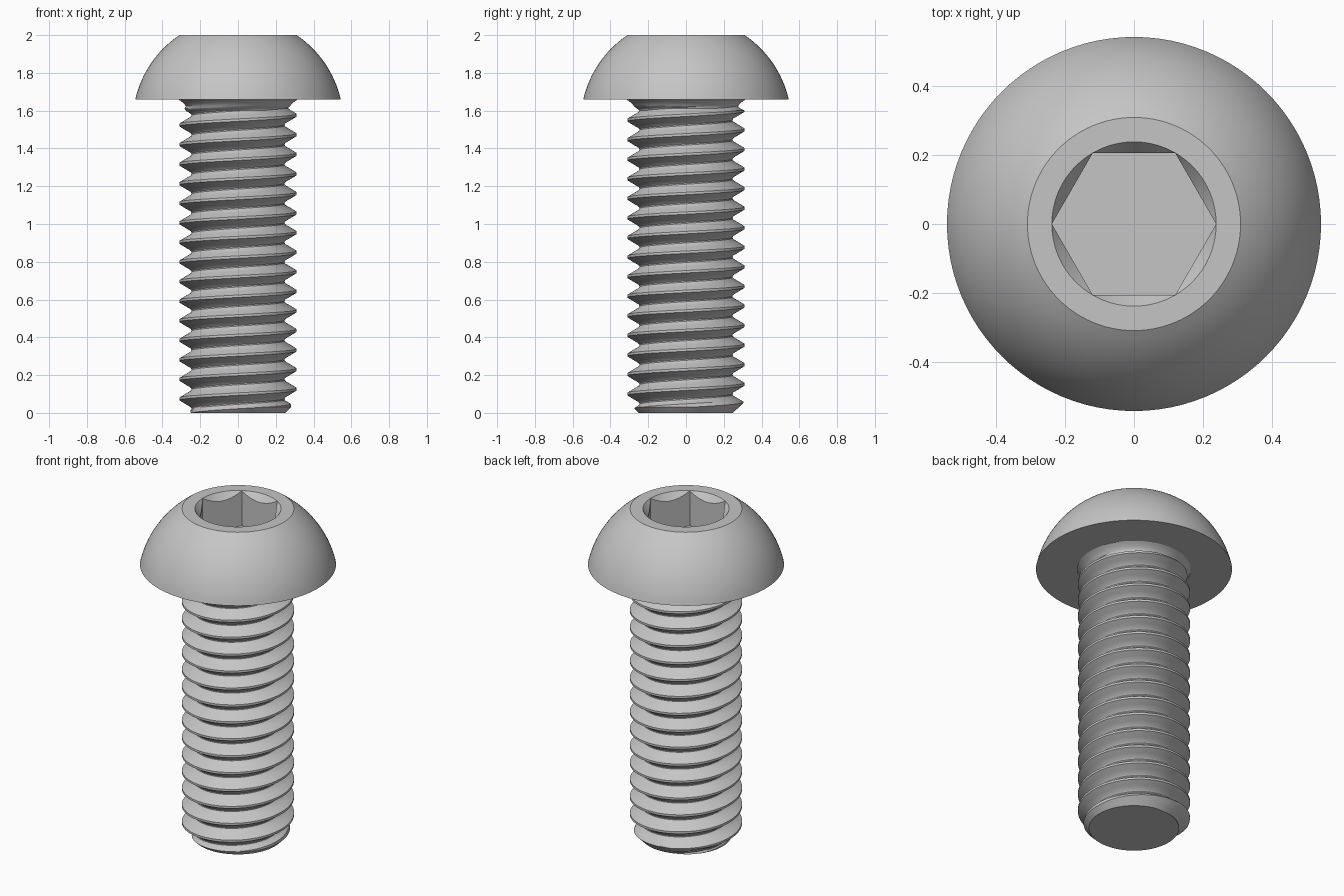
import bpy, bmesh, math

cube = bpy.data.objects.get("Cube")
if cube:
    bpy.data.objects.remove(cube, do_unlink=True)

SEG = 96
HEAD_Z, TOP_Z = 1.659, 2.0
HEAD_R, FLAT_R, THREAD_R, ROOT_R = 0.544, 0.31, 0.311, 0.247
HOLE_R, HEX_R = 0.239, 0.207
PITCH = 0.1036
RUNOUT_Z = 1.6

steel = bpy.data.materials.new("grey_steel")
steel.use_nodes = True
GREY = (0.56, 0.56, 0.56, 1)
steel.diffuse_color = GREY
steel.node_tree.nodes["Principled BSDF"].inputs["Base Color"].default_value = GREY


def finish(name, bm, angle):
    bmesh.ops.recalc_face_normals(bm, faces=bm.faces)
    mesh = bpy.data.meshes.new(name)
    bm.to_mesh(mesh)
    bm.free()
    mesh.materials.append(steel)
    ob = bpy.data.objects.new(name, mesh)
    bpy.context.collection.objects.link(ob)
    bpy.ops.object.select_all(action="DESELECT")
    ob.select_set(True)
    bpy.context.view_layer.objects.active = ob
    bpy.ops.object.shade_smooth_by_angle(angle=math.radians(angle))


# Domed head with a chamfered hexagonal socket, lathed ring by ring
def hex_radius(a):
    return HEX_R / math.cos(a % (math.pi / 3) - math.pi / 6)


def dome_rings(steps=16):
    centre = ((TOP_Z + HEAD_Z) - (HEAD_R**2 - FLAT_R**2) / (TOP_Z - HEAD_Z)) / 2
    radius = math.hypot(HEAD_R, HEAD_Z - centre)
    a0 = math.atan2(HEAD_Z - centre, HEAD_R)
    a1 = math.atan2(TOP_Z - centre, FLAT_R)
    for k in range(steps + 1):
        t = a0 + (a1 - a0) * k / steps
        yield radius * math.cos(t), centre + radius * math.sin(t)


bm = bmesh.new()
profile = [lambda a: (0.30, HEAD_Z)]
profile += [lambda a, p=p: p for p in dome_rings()]
profile += [
    lambda a: (HOLE_R, TOP_Z),
    lambda a: (hex_radius(a), TOP_Z - 0.002 - (HOLE_R - hex_radius(a)) * 1.2),
    lambda a: (hex_radius(a), 1.785),
]
rings = []
for point in profile:
    ring = []
    for i in range(SEG):
        a = math.tau * i / SEG
        r, z = point(a)
        ring.append(bm.verts.new((r * math.cos(a), r * math.sin(a), z)))
    rings.append(ring)
for low, high in zip(rings, rings[1:]):
    for i in range(SEG):
        j = (i + 1) % SEG
        bm.faces.new((low[i], low[j], high[j], high[i]))
bm.faces.new(rings[-1])
finish("button_head", bm, 25)

# Right-handed helical thread, trimmed flat at both ends
DEPTH = THREAD_R - ROOT_R
thread = [(-0.0625, 0), (0.0625, 0), (0.25, 0.5), (0.40, 0.92),
          (0.47, 1), (0.53, 1), (0.60, 0.92), (0.75, 0.5)]
K = len(thread)
TURNS = 20
START = 0.022 - 2 * PITCH

bm = bmesh.new()
grid = []
for i in range(SEG):
    a = math.tau * i / SEG
    column = []
    for j in range(TURNS * K + 1):
        offset, cut = thread[j % K]
        z = START + PITCH * (j // K + offset + i / SEG)
        r = THREAD_R - DEPTH * cut
        column.append(bm.verts.new((r * math.cos(a), r * math.sin(a), z)))
    grid.append(column)
for i in range(SEG):
    shift = K if i == SEG - 1 else 0
    right = grid[(i + 1) % SEG]
    for j in range(TURNS * K - shift):
        bm.faces.new((grid[i][j], right[j + shift], right[j + shift + 1], grid[i][j + 1]))
cuts = [(0, -1), (0.03, 0), (0.06, 0), (HEAD_Z, 1)]
cuts += [(RUNOUT_Z + 0.0118 * k, 0) for k in range(5)]
for z, side in cuts:
    geom = bm.verts[:] + bm.edges[:] + bm.faces[:]
    bmesh.ops.bisect_plane(bm, geom=geom, plane_co=(0, 0, z), plane_no=(0, 0, 1),
                           clear_inner=side < 0, clear_outer=side > 0)

# Tip chamfer, and thread run-out into the fillet under the head
for v in bm.verts:
    r = math.hypot(v.co.x, v.co.y)
    t = min(1, max(0, (v.co.z - RUNOUT_Z) / (HEAD_Z - RUNOUT_Z)))
    fade = min(1, t * 2.5)
    collar = 0.268 + 0.047 * t**2
    new = min(r + (collar - r) * fade, 0.25 + max(0, v.co.z))
    v.co.x *= new / r
    v.co.y *= new / r
rim = [e for e in bm.edges if e.is_boundary and all(abs(v.co.z) < 1e-4 for v in e.verts)]
bmesh.ops.contextual_create(bm, geom=rim)
finish("threaded_shaft", bm, 35)
